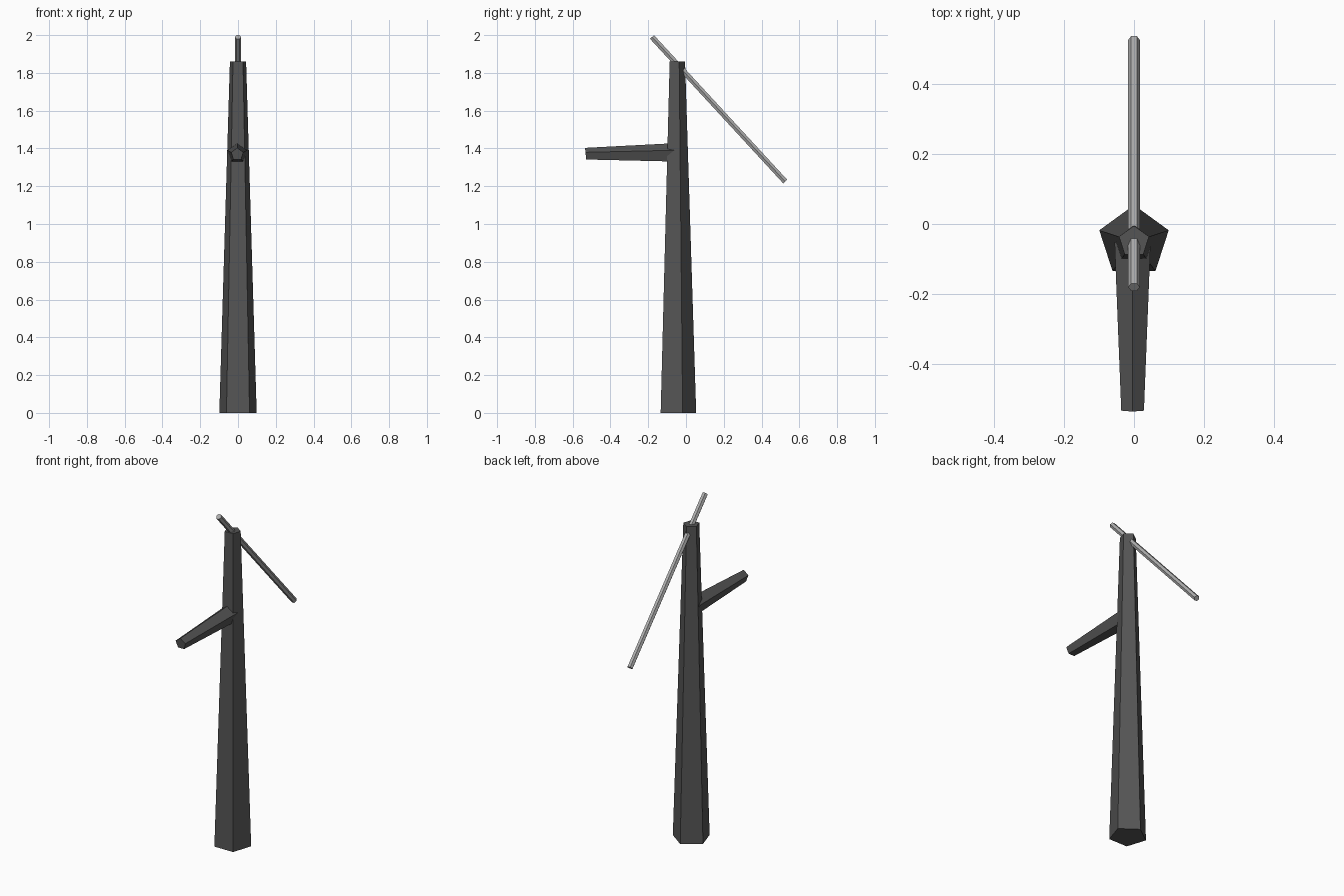
import bpy, bmesh, math
from mathutils import Vector

if "Cube" in bpy.data.objects:
    bpy.data.objects.remove(bpy.data.objects["Cube"])


def material(name, value):
    m = bpy.data.materials.new(name)
    m.diffuse_color = (value, value, value, 1)
    m.use_nodes = True
    m.node_tree.nodes["Principled BSDF"].inputs["Base Color"].default_value = m.diffuse_color
    return m


dark = material("dark grey", 0.09)
light = material("light grey", 0.42)


def ring(center, u, v, radius, sides, start):
    """Regular polygon points in the plane spanned by u and v."""
    c, u, v = Vector(center), Vector(u), Vector(v)
    angles = [start + 2 * math.pi * i / sides for i in range(sides)]
    return [c + u * radius * math.cos(a) + v * radius * math.sin(a) for a in angles]


def loft(name, ring_a, ring_b, mat):
    """Flat-faced, capped prism between two rings."""
    bm = bmesh.new()
    a = [bm.verts.new(p) for p in ring_a]
    b = [bm.verts.new(p) for p in ring_b]
    n = len(a)
    for i in range(n):
        j = (i + 1) % n
        bm.faces.new((a[i], a[j], b[j], b[i]))
    bm.faces.new(a)
    bm.faces.new(b)
    bmesh.ops.recalc_face_normals(bm, faces=bm.faces)
    mesh = bpy.data.meshes.new(name)
    bm.to_mesh(mesh)
    bm.free()
    mesh.materials.append(mat)
    obj = bpy.data.objects.new(name, mesh)
    bpy.context.collection.objects.link(obj)
    return obj


up = math.pi / 2
X, Y = (1, 0, 0), (0, 1, 0)

# Tapered five-sided post, one corner to the back
loft("post",
     ring((0, -0.05, 0), X, Y, 0.104, 5, up),
     ring((0, -0.05, 1.86), X, Y, 0.045, 5, up), dark)

# Tapered five-sided arm to the front, its end face tipped slightly
tilt = (0, -0.11, 1)
loft("arm",
     ring((-0.004, -0.05, 1.374), X, tilt, 0.054, 5, up),
     ring((-0.004, -0.531, 1.369), X, tilt, 0.034, 5, up), dark)

# Slanted six-sided rod through the top of the post
top, low = Vector((0, -0.18, 1.99)), Vector((0, 0.525, 1.225))
side = (low - top).normalized().cross(Vector(X))
loft("rod",
     ring(top, X, side, 0.0165, 6, 0),
     ring(low, X, side, 0.0165, 6, 0), light)
